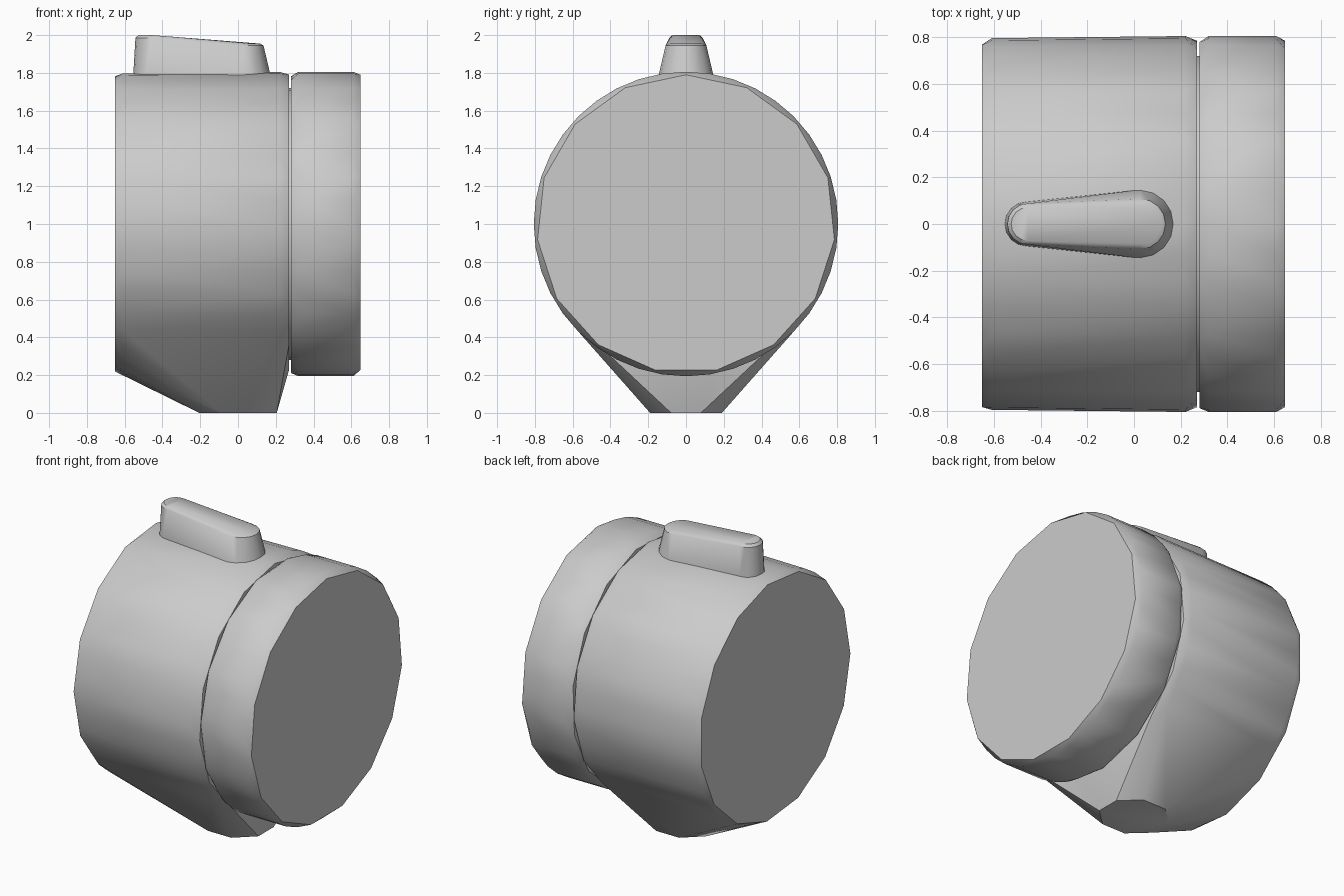
import bpy, bmesh
from math import sin, cos, pi, radians

cube = bpy.data.objects.get("Cube")
if cube:
    bpy.data.objects.remove(cube, do_unlink=True)

grey = bpy.data.materials.new("plain grey")
grey.use_nodes = True
grey.diffuse_color = (0.6, 0.6, 0.6, 1)
grey.node_tree.nodes["Principled BSDF"].inputs["Base Color"].default_value = (0.6, 0.6, 0.6, 1)


def ring(x, r, n, turn=0.0):
    """Points of a circle around the x axis at height 1."""
    return [(x, r * sin(turn + 2 * pi * i / n), 1 + r * cos(turn + 2 * pi * i / n)) for i in range(n)]


def stadium(x0, r0, x1, r1, z0, z1, n=8):
    """Rounded outline with a round end at x0 and another at x1."""
    arc = [pi * i / n for i in range(n + 1)]
    return ([(x0 - r0 * sin(a), r0 * cos(a), z0) for a in arc] +
            [(x1 + r1 * sin(a), -r1 * cos(a), z1) for a in arc])


def hull(name, points, angle=30):
    """Solid wrapped tightly around the points."""
    bm = bmesh.new()
    for p in points:
        bm.verts.new(p)
    res = bmesh.ops.convex_hull(bm, input=bm.verts)
    loose = [v for v in bm.verts if not v.link_faces]
    bmesh.ops.delete(bm, geom=loose, context='VERTS')
    bmesh.ops.dissolve_limit(bm, angle_limit=radians(0.5), verts=bm.verts, edges=bm.edges)
    bmesh.ops.recalc_face_normals(bm, faces=bm.faces)
    mesh = bpy.data.meshes.new(name)
    bm.to_mesh(mesh)
    bm.free()
    mesh.materials.append(grey)
    obj = bpy.data.objects.new(name, mesh)
    bpy.context.collection.objects.link(obj)
    bpy.ops.object.select_all(action='DESELECT')
    obj.select_set(True)
    bpy.context.view_layer.objects.active = obj
    bpy.ops.object.shade_smooth_by_angle(angle=radians(angle))
    return obj


# Drum body that narrows down to a small flat foot
foot = [(0.205 * cos(pi / 8 + i * pi / 4) / cos(pi / 8), 0.19 * sin(pi / 8 + i * pi / 4) / cos(pi / 8), 0)
        for i in range(8)]
hull("drum_body", ring(-0.652, 0.785, 15, 0.1) + ring(-0.61, 0.797, 40) +
     ring(0.22, 0.806, 40) + ring(0.27, 0.79, 15) + foot)

# Recessed neck in the seam
hull("seam_neck", ring(0.2, 0.72, 32) + ring(0.35, 0.72, 32))

# Round lid
hull("end_lid", ring(0.28, 0.79, 15, 0.15) + ring(0.32, 0.806, 40) +
     ring(0.61, 0.806, 40) + ring(0.648, 0.79, 15))

# Tapered latch on top, sloping down towards the lid
hull("top_latch", stadium(-0.46, 0.095, 0.027, 0.147, 1.78, 1.78) +
     stadium(-0.455, 0.088, 0.027, 0.108, 1.985, 1.945) +
     stadium(-0.455, 0.072, 0.027, 0.09, 2.0, 1.955), 35)
